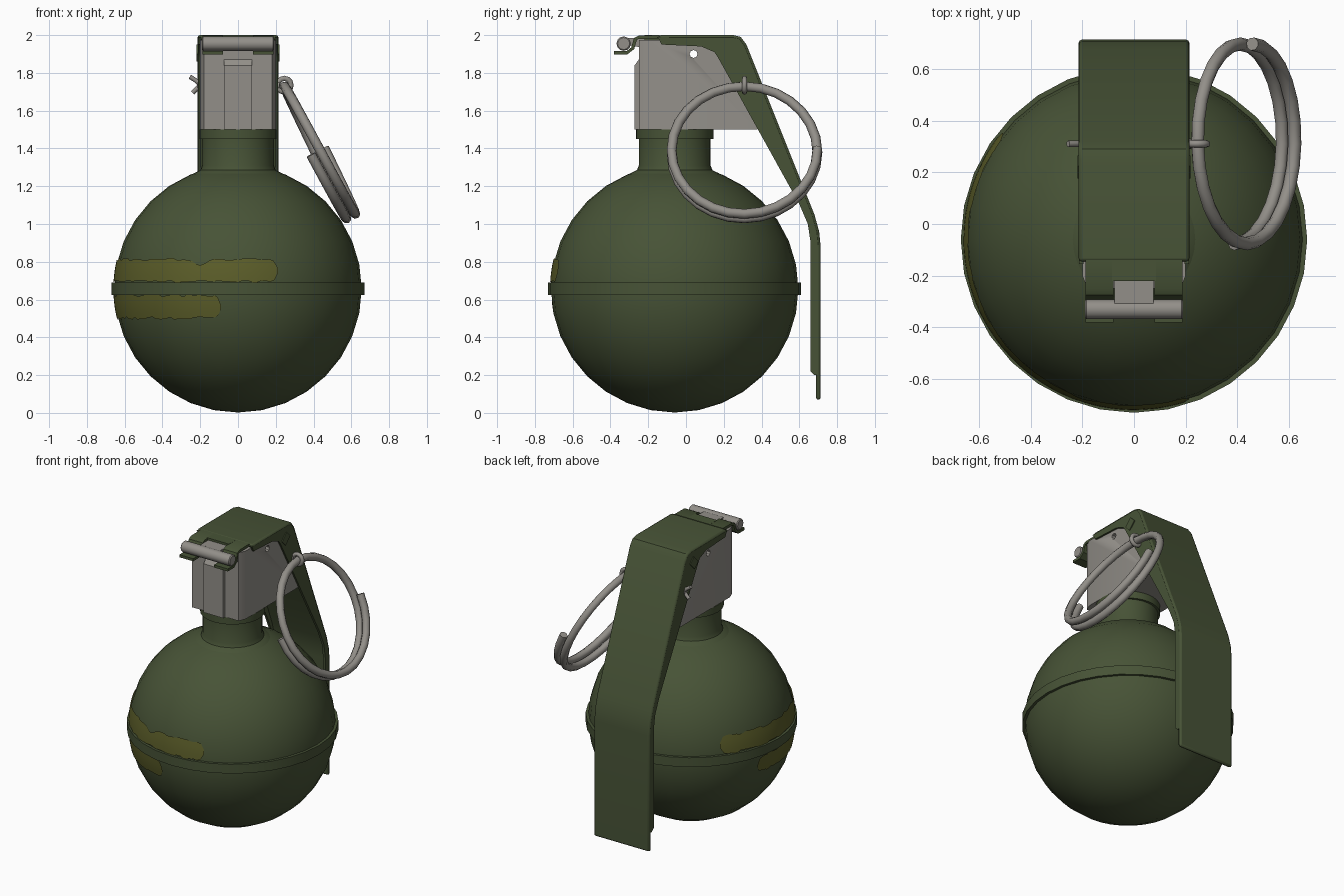
import bpy, bmesh, math, random
from mathutils import Vector

random.seed(4)
if "Cube" in bpy.data.objects:
    bpy.data.objects.remove(bpy.data.objects["Cube"])

CY, CZ, R = -0.06, 0.657, 0.655   # body centre and radius


def material(name, rgb):
    m = bpy.data.materials.new(name)
    m.use_nodes = True
    m.diffuse_color = (*rgb, 1)
    m.node_tree.nodes["Principled BSDF"].inputs["Base Color"].default_value = (*rgb, 1)
    return m


GREEN = material("olive green", (0.063, 0.086, 0.037))
GREY = material("metal grey", (0.29, 0.275, 0.25))
YELLOW = material("dull yellow paint", (0.105, 0.11, 0.022))


def finish(name, bm, mat, angle=35, recalc=True):
    if recalc:
        bmesh.ops.recalc_face_normals(bm, faces=bm.faces)
    me = bpy.data.meshes.new(name)
    bm.to_mesh(me)
    bm.free()
    me.materials.append(mat)
    for p in me.polygons:
        p.use_smooth = True
    me.set_sharp_from_angle(angle=math.radians(angle))
    ob = bpy.data.objects.new(name, me)
    bpy.context.scene.collection.objects.link(ob)
    return ob


def bevel(ob, width, segments=2):
    b = ob.modifiers.new("bevel", 'BEVEL')
    b.width, b.segments = width, segments
    b.limit_method = 'ANGLE'
    b.angle_limit = math.radians(50)


def prism(name, pts, lo, hi, mat, axis="x"):
    """Extrude a closed outline: (y, z) along x, or (x, y) along z."""
    bm = bmesh.new()
    place = (lambda p, h: (h, *p)) if axis == "x" else (lambda p, h: (*p, h))
    a, b = ([bm.verts.new(place(p, h)) for p in pts] for h in (lo, hi))
    bm.faces.new(a)
    bm.faces.new(b[::-1])
    for i in range(len(pts)):
        j = (i + 1) % len(pts)
        bm.faces.new((a[i], a[j], b[j], b[i]))
    return finish(name, bm, mat)


def lathe(name, profile, mat, segs=32):
    """Spin (radius, z) points around the body axis."""
    bm = bmesh.new()
    vs = [bm.verts.new((r, CY, z)) for r, z in profile]
    es = [bm.edges.new(e) for e in zip(vs, vs[1:])]
    bmesh.ops.spin(bm, geom=vs + es, cent=(0, CY, 0), axis=(0, 0, 1),
                   angle=2 * math.pi, steps=segs)
    bmesh.ops.remove_doubles(bm, verts=bm.verts, dist=1e-4)
    return finish(name, bm, mat)


def wire(name, pts, radius, mat, cyclic=False):
    cu = bpy.data.curves.new(name, 'CURVE')
    cu.dimensions = '3D'
    cu.bevel_depth, cu.bevel_resolution = radius, 2
    cu.use_fill_caps = True
    sp = cu.splines.new('POLY')
    sp.points.add(len(pts) - 1)
    for p, co in zip(sp.points, pts):
        p.co = (*co, 1)
    sp.use_cyclic_u = cyclic
    sp.use_smooth = True
    cu.materials.append(mat)
    ob = bpy.data.objects.new(name, cu)
    bpy.context.scene.collection.objects.link(ob)
    return ob


def thicken(path, t):
    """Close an open (y, z) path into a sheet outline of thickness t."""
    path = [Vector(p) for p in path]
    inner = []
    for i, p in enumerate(path):
        d = (path[min(i + 1, len(path) - 1)] - path[max(i - 1, 0)]).normalized()
        inner.append(p + Vector((d.y, -d.x)) * t)
    return [tuple(p) for p in path + inner[::-1]]


# Round body, equator rim and neck
arc = [math.radians(-90 + 180 * i / 16) for i in range(17)]
lathe("body", [(R * math.cos(a), CZ + R * math.sin(a)) for a in arc], GREEN)
lathe("rim", [(0.63, 0.625), (0.67, 0.625), (0.67, 0.69), (0.63, 0.69)], GREEN)
lathe("neck", [(0.28, 1.23), (0.235, 1.268), (0.2, 1.285), (0.19, 1.31), (0.19, 1.455)], GREEN)
lathe("collar", [(0, 1.45), (0.205, 1.45), (0.205, 1.5), (0, 1.5)], GREEN)


# Worn paint stripes wrapping the front and side of the body
def stripe(name, a0, a1, z0, z1, notch=None):
    bm = bmesh.new()
    cols, rows, rad = 72, 4, R + 0.005
    grid = []
    lo = hi = 0
    for i in range(cols + 1):
        u = i / cols
        a = a0 + (a1 - a0) * u
        if i % 2 == 0:
            lo, hi = random.uniform(0, 0.012), random.uniform(0, 0.015)
        end = min(u, 1 - u) * (a1 - a0) / 5
        fit = math.sqrt(1 - (1 - min(end, 1)) ** 2) * 0.8 + 0.2
        top = z1 - hi
        if notch is not None:
            top -= 0.035 * math.exp(-((a - notch) / 4) ** 2)
        mid = (z0 + z1) / 2
        b, t = mid + (z0 + lo - mid) * fit, mid + (top - mid) * fit
        col = []
        for k in range(rows + 1):
            z = b + (t - b) * k / rows
            r = math.sqrt(rad ** 2 - (z - CZ) ** 2)
            th = math.radians(a)
            col.append(bm.verts.new((r * math.cos(th), CY + r * math.sin(th), z)))
        grid.append(col)
    for c, d in zip(grid, grid[1:]):
        for k in range(rows):
            bm.faces.new((c[k], d[k], d[k + 1], c[k + 1]))
    finish(name, bm, YELLOW, recalc=False)


stripe("upper_stripe", -219, -71, 0.69, 0.82, notch=-108)
stripe("lower_stripe", -195, -98, 0.495, 0.63)

# Fuse block with a sloped back, raised front rib and a cross hole
half = [(0.2, 0.38), (0.2, -0.2), (0.18, -0.25)]
block = prism("fuse_block", half + [(-x, y) for x, y in half[::-1]], 1.5, 1.975, GREY, "z")
for v in block.data.vertices:
    if v.co.z > 1.9 and v.co.y > 0.3:
        v.co.y = 0.25
prism("front_rib", [(-0.25, 1.5), (-0.272, 1.5), (-0.272, 1.84), (-0.25, 1.87), (-0.2, 1.87),
                    (-0.2, 1.5)], -0.075, 0.075, GREY)
hole = [(0.04 + 0.021 * math.cos(i * math.pi / 4), 1.9 + 0.021 * math.sin(i * math.pi / 4))
        for i in range(8)]
cutter = prism("hole_cutter", hole, -0.3, 0.3, GREY)
cutter.hide_render = True
cutter.display_type = 'WIRE'
cut = block.modifiers.new("hole", 'BOOLEAN')
cut.operation, cut.object, cut.solver = 'DIFFERENCE', cutter, 'EXACT'

# Safety lever: bent sheet, side flanges, front tongue and hooks
outer = [(-0.145, 2.0), (0.25, 2.0), (0.29, 1.99), (0.32, 1.95), (0.6, 1.25),
         (0.68, 1.05), (0.705, 0.96), (0.713, 0.88), (0.713, 0.07)]
lever = prism("safety_lever", thicken(outer, 0.025), -0.214, 0.214, GREEN)
bevel(lever, 0.012)
inner = [(0.68, 0.2), (0.66, 0.22), (0.66, 0.9), (0.645, 1.0), (0.6, 1.105), (0.27, 1.7),
         (0.17, 1.88), (0.15, 1.91), (0.08, 1.94), (-0.13, 1.95), (-0.145, 1.98)]
rim_line = [(y - 0.01, z - 0.01) for y, z in outer[:-1]] + [(0.703, 0.2)]
hook = [(-0.14, 2.0), (-0.25, 1.998), (-0.275, 1.985), (-0.29, 1.935), (-0.315, 1.915), (-0.38, 1.915)]
for side, s in (("left", 1), ("right", -1)):
    prism(side + "_lever_flange", rim_line + inner, s * 0.196, s * 0.213, GREEN)
    prism(side + "_hook", thicken(hook[::-1], 0.018), s * 0.08, s * 0.187, GREEN)
    prism(side + "_lever_dimple", [(0.175, 1.9), (0.225, 1.95), (0.265, 1.91), (0.215, 1.86)],
          s * 0.205, s * 0.219, GREEN)
prism("lever_tongue", [(-0.22, 2.0), (-0.14, 2.0), (-0.14, 1.975), (-0.22, 1.975)],
      -0.085, 0.085, GREEN)

# Hinge roller and the tab that holds it
ring12 = [(-0.33 + 0.038 * math.cos(i * math.pi / 6), 1.955 + 0.038 * math.sin(i * math.pi / 6))
          for i in range(12)]
bevel(prism("hinge_roller", ring12, -0.19, 0.19, GREY), 0.006, 1)
prism("hinge_tab", [(-0.32, 1.985), (-0.21, 1.985), (-0.21, 1.93), (-0.32, 1.95)],
      -0.076, 0.076, GREY)

# Pull ring: one and a half turns of wire, hanging tilted from the pin
centre = Vector((0.422, 0.31, 1.385))
down = Vector((0.455, 0, -0.89)).normalized()
across = Vector((0, 1, 0))
normal = Vector((0.89, 0, 0.455)).normalized()
coil = []
for i in range(43):
    t = i / 42
    a = t * 3 * math.pi
    coil.append(centre + 0.386 * (across * math.cos(a) + down * math.sin(a))
                + normal * (0.04 - 0.08 * t))
wire("pull_ring", coil, 0.026, GREY)

# Split pin: shaft, eye around the ring and spread ends
wire("pin_shaft", [(-0.215, 0.31, 1.735), (0.22, 0.31, 1.735)], 0.02, GREY)
wire("pin_eye", [(0.245 + 0.036 * math.cos(i * math.pi / 6), 0.31,
                  1.735 + 0.036 * math.sin(i * math.pi / 6)) for i in range(12)],
     0.014, GREY, cyclic=True)
for name, x, z in (("pin_upper_end", -0.255, 1.78), ("pin_lower_end", -0.24, 1.695)):
    wire(name, [(-0.2, 0.31, 1.735), (-0.22, 0.31, (1.735 + z) / 2), (x, 0.31, z)], 0.012, GREY)
